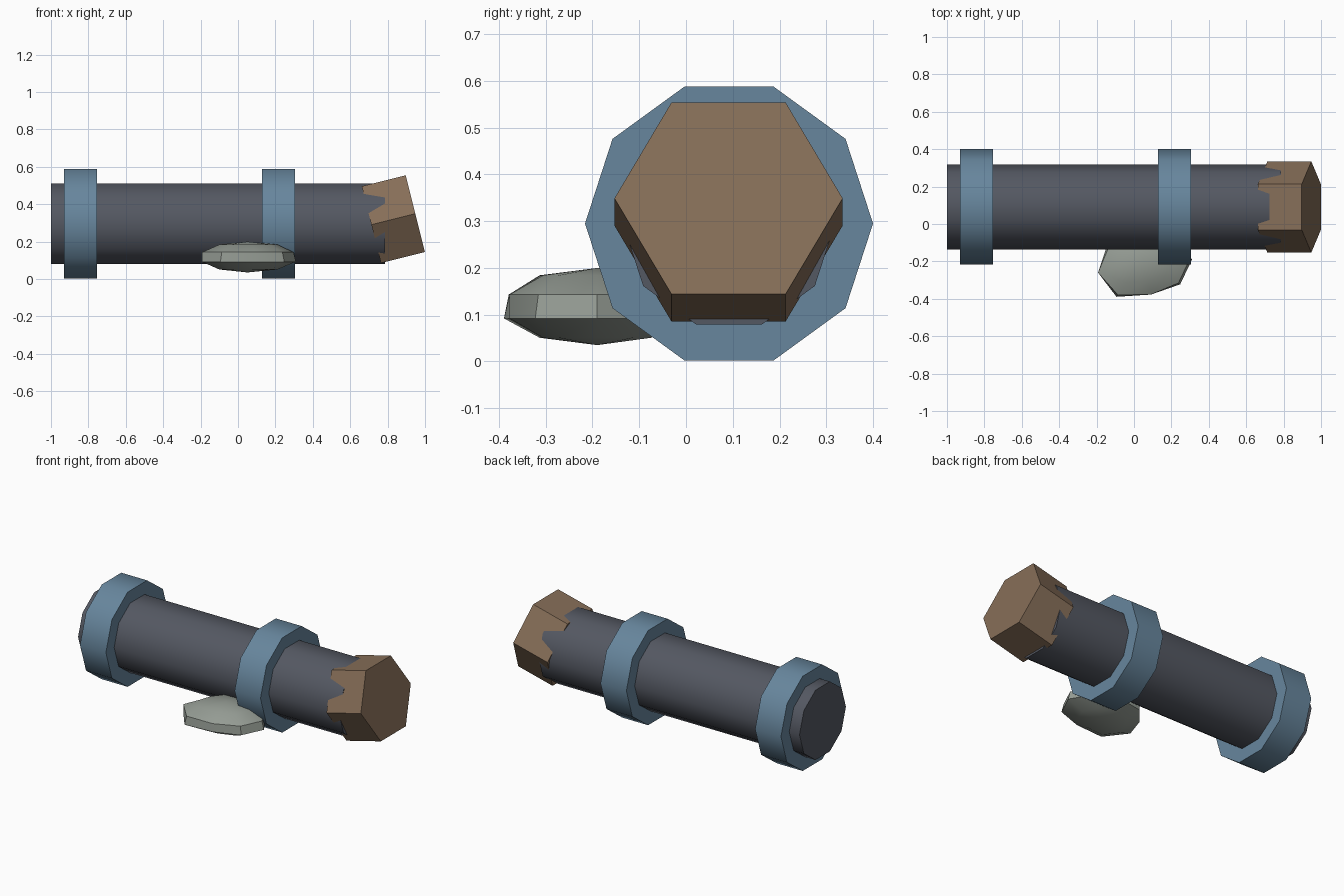
import bpy, bmesh, math
from mathutils import Vector

if "Cube" in bpy.data.objects:
    bpy.data.objects.remove(bpy.data.objects["Cube"])


def material(name, rgb):
    lin = [((c / 255 + 0.055) / 1.055) ** 2.4 for c in rgb]
    m = bpy.data.materials.new(name)
    m.diffuse_color = (*lin, 1)
    m.use_nodes = True
    m.node_tree.nodes["Principled BSDF"].inputs["Base Color"].default_value = m.diffuse_color
    return m


STEEL = material("dark steel", (84, 88, 98))
BLUE = material("blue metal", (103, 134, 157))
BROWN = material("brown wood", (134, 110, 88))
STONE = material("grey stone", (150, 157, 149))


def finish(name, bm, mat, smooth):
    bmesh.ops.recalc_face_normals(bm, faces=bm.faces)
    me = bpy.data.meshes.new(name)
    bm.to_mesh(me)
    bm.free()
    ob = bpy.data.objects.new(name, me)
    bpy.context.collection.objects.link(ob)
    me.materials.append(mat)
    if smooth:
        bpy.ops.object.select_all(action='DESELECT')
        ob.select_set(True)
        bpy.context.view_layer.objects.active = ob
        bpy.ops.object.shade_smooth_by_angle(angle=math.radians(smooth))
    return ob


def prism(name, start, end, radius, sides, mat, smooth=0):
    """Closed prism between two points in an xz plane, a corner pointing to +y."""
    a, b = Vector(start), Vector(end)
    axis = (b - a).normalized()
    up = Vector((-axis.z, 0, axis.x))
    bm = bmesh.new()
    loops = []
    for c in (a, b):
        loops.append([bm.verts.new(c + radius * (Vector((0, math.cos(t), 0)) + up * math.sin(t)))
                      for t in (math.tau * i / sides for i in range(sides))])
    for i in range(sides):
        j = (i + 1) % sides
        bm.faces.new((loops[0][i], loops[0][j], loops[1][j], loops[1][i]))
    for lp in loops:
        bm.faces.new(lp)
    return finish(name, bm, mat, smooth)


Y, Z = 0.092, 0.295

# Pipe and its two collars
prism("pipe", (-1, Y, Z), (0.787, Y, Z), 0.227, 10, STEEL, 40)
for label, x0 in (("rear", -0.93), ("front", 0.128)):
    prism(label + "_collar", (x0, Y, Z), (x0 + 0.177, Y, Z), 0.308, 10, BLUE, 40)

# Tilted hexagonal plug driven into the pipe mouth
tilt = math.radians(14)
tip = Vector((0.948, Y - 0.001, 0.349))
prism("end_plug", tip - 0.242 * Vector((math.cos(tilt), 0, math.sin(tilt))), tip, 0.244, 6, BROWN)

# Flattened irregular stone: nine segments, five latitude bands
centre = Vector((0.05, -0.19, 0.1175))
size = Vector((0.25, 0.2, 0.0825))
outline = [1.04, 0.97, 0.95, 0.92, 0.85, 1.03, 1.15, 0.95, 1.03]
bm = bmesh.new()
rings = []
for k, lat in enumerate((-54, -18, 18, 54)):
    la = math.radians(lat)
    ring = []
    for i, f in enumerate(outline):
        t = math.radians(40 * i)
        r = f * math.cos(la) / 0.951
        r *= (1.0, 1.0, 0.95 if i % 2 == 0 else 1.0, 1.0)[k]
        ring.append(bm.verts.new(centre + Vector((size.x * r * math.cos(t),
                                                  size.y * r * math.sin(t),
                                                  size.z * math.sin(la)))))
    rings.append(ring)
for lo, hi in zip(rings, rings[1:]):
    for i in range(9):
        j = (i + 1) % 9
        bm.faces.new((lo[i], lo[j], hi[j], hi[i]))
for ring, s in ((rings[0], -1), (rings[-1], 1)):
    pole = bm.verts.new(centre + Vector((0, 0, s * size.z)))
    for i in range(9):
        bm.faces.new((ring[i], ring[(i + 1) % 9], pole))
finish("stone", bm, STONE, 35)
